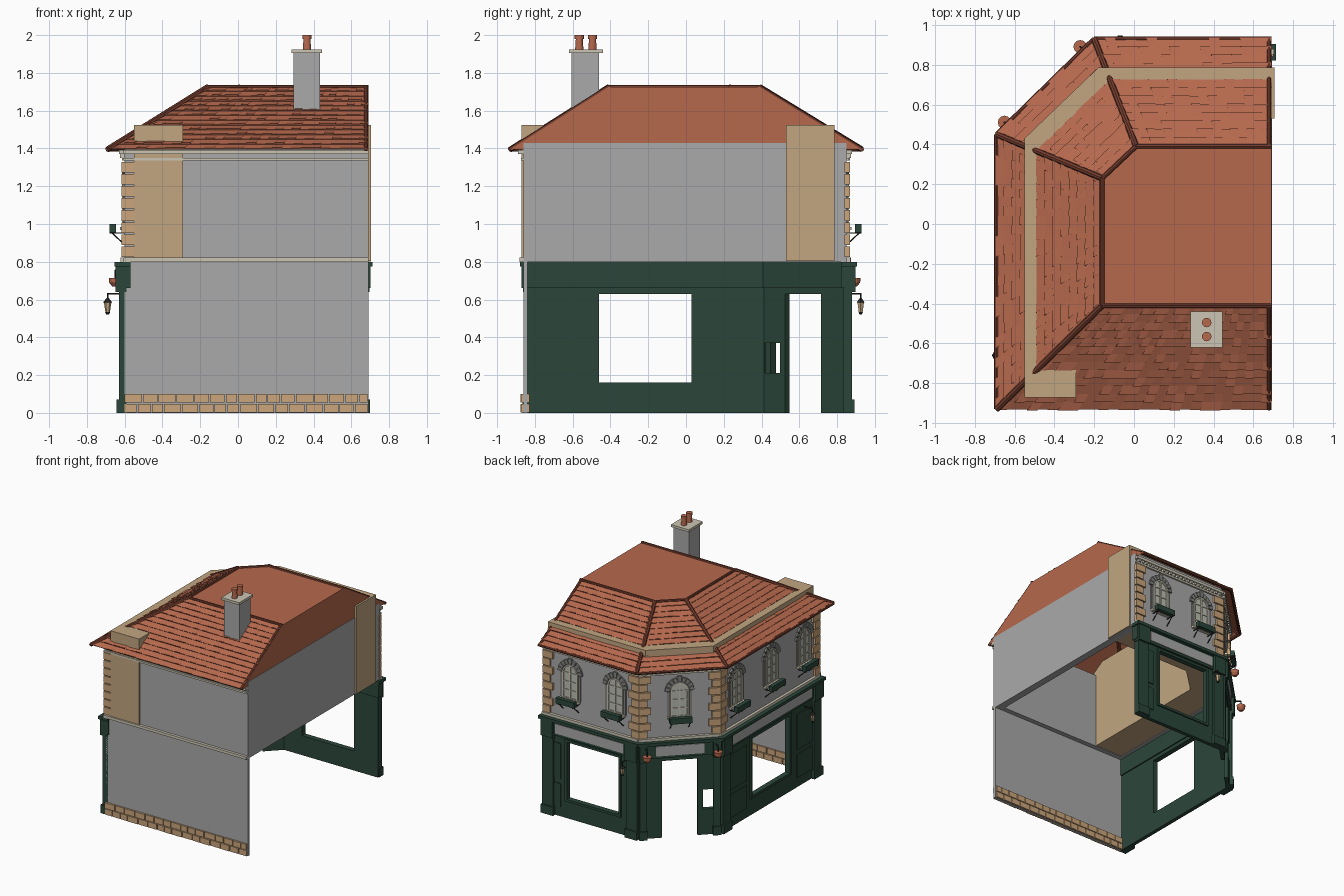
import bpy, bmesh, math, random
from mathutils import Vector as V

if "Cube" in bpy.data.objects:
    bpy.data.objects.remove(bpy.data.objects["Cube"])

random.seed(4)
COL = {
    "roof_red": (0.47, 0.14, 0.075), "ridge_brown": (0.17, 0.045, 0.026),
    "wall_grey": (0.40, 0.40, 0.40), "plaster_tan": (0.54, 0.38, 0.22),
    "quoin_stone": (0.60, 0.38, 0.20), "trim_cream": (0.60, 0.56, 0.45),
    "shop_green": (0.024, 0.062, 0.042), "dark_metal": (0.02, 0.02, 0.018),
    "arch_grey": (0.24, 0.24, 0.23), "pale_glass": (0.50, 0.53, 0.45)}
MATS = {}
for k, c in COL.items():
    MATS[k] = bpy.data.materials.new(k)
    MATS[k].diffuse_color = (*c, 1)


def finish(name, bm, mat, fix=True, smooth=False):
    if fix:
        bmesh.ops.recalc_face_normals(bm, faces=bm.faces)
    me = bpy.data.meshes.new(name)
    bm.to_mesh(me)
    bm.free()
    me.materials.append(MATS[mat])
    for p in me.polygons:
        p.use_smooth = smooth
    bpy.context.collection.objects.link(bpy.data.objects.new(name, me))


def loft(bm, lo, hi):
    a = [bm.verts.new(p) for p in lo]
    b = [bm.verts.new(p) for p in hi]
    bm.faces.new(a[::-1])
    bm.faces.new(b)
    for i in range(len(a)):
        j = (i + 1) % len(a)
        bm.faces.new((a[i], a[j], b[j], b[i]))


def prism(bm, poly, z0, z1):
    loft(bm, [V((x, y, z0)) for x, y in poly], [V((x, y, z1)) for x, y in poly])


def box(bm, x0, x1, y0, y1, z0, z1):
    prism(bm, [(x0, y0), (x1, y0), (x1, y1), (x0, y1)], z0, z1)


def tube(bm, a, b, r, r2=None, n=8):
    a, b = V(a), V(b)
    q = (b - a).to_track_quat('Z', 'Y')
    ring = [q @ V((math.cos(2 * math.pi * i / n), math.sin(2 * math.pi * i / n), 0)) for i in range(n)]
    loft(bm, [a + p * r for p in ring], [b + p * (r if r2 is None else r2) for p in ring])


class Facade:
    """Local frame: s along the wall, z up, n outward."""
    def __init__(self, a, b):
        self.a, self.u = V((*a, 0)), V((b[0] - a[0], b[1] - a[1], 0))
        self.len = self.u.length
        self.u.normalize()
        self.n = V((self.u.y, -self.u.x, 0))

    def p(self, s, z, n=0):
        return self.a + self.u * s + self.n * n + V((0, 0, z))

    def plate(self, bm, pts, n0, n1):
        loft(bm, [self.p(s, z, n0) for s, z in pts], [self.p(s, z, n1) for s, z in pts])

    def box(self, bm, s0, s1, z0, z1, n0, n1):
        self.plate(bm, [(s0, z0), (s1, z0), (s1, z1), (s0, z1)], n0, n1)


WALL = [(-.60, -.86), (.692, -.86), (.692, .85), (-.17, .85), (-.60, .42)]
front, right, back, corner, left = [Facade(WALL[i], WALL[(i + 1) % 5]) for i in range(5)]
street = [back, corner, left]

# Upper storey wall shell
bm = bmesh.new()
inner = [(-.54, -.80), (.632, -.80), (.632, .79), (-.145, .79), (-.54, .395)]
loops = [[bm.verts.new((x, y, z)) for x, y in poly] for poly in (WALL, inner) for z in (.8, 1.43)]
for i in range(5):
    j = (i + 1) % 5
    for a, b in ((0, 1), (1, 3), (3, 2), (2, 0)):
        bm.faces.new((loops[a][i], loops[a][j], loops[b][j], loops[b][i]))
finish("upper_walls", bm, "wall_grey")

# Ground floor party wall with stone plinth
bm = bmesh.new()
front.box(bm, 0, front.len, 0, .8, -.02, 0)
finish("party_wall", bm, "wall_grey")
bm = bmesh.new()
for row in range(2):
    s = 0
    while s < front.len - .01:
        w = min(random.uniform(.06, .1), front.len - s)
        front.box(bm, s, s + w - .006, row * .052 + .002, row * .052 + .048, -.032, .012 + random.uniform(0, .005))
        s += w
finish("plinth_stones", bm, "quoin_stone")

# Inner room block that shows above the roof
bm = bmesh.new()
prism(bm, [(-.55, -.87), (-.29, -.87), (-.29, .33), (-.08, .53), (.705, .53), (.705, .785), (-.18, .785), (-.55, .43)], .805, 1.525)
finish("inner_rooms", bm, "plaster_tan")

# Green shopfront: walls round the openings, fascia, pilasters
bm = bmesh.new()
for f, s0, s1 in ((left, .39, .88), (back, .22, .69)):
    f.box(bm, 0, s0, 0, .68, -.02, .012)
    f.box(bm, s1, f.len, 0, .68, -.02, .012)
    f.box(bm, s0, s1, 0, .16, -.02, .012)
    f.box(bm, s0, s1, .63, .68, -.02, .012)
    for a, b, c, d in ((s0 - .02, s0, .14, .65), (s1, s1 + .02, .14, .65), (s0, s1, .14, .16), (s0, s1, .63, .65)):
        f.box(bm, a, b, c, d, -.02, .024)
    for a, b in ((.03, s0 - .04), (s1 + .04, f.len - .08)):
        if b - a > .1:
            for z0, z1 in ((.08, .27), (.31, .60)):
                f.box(bm, a + .06, b - .02, z0, z1, 0, .02)
corner.box(bm, 0, .17, 0, .68, -.02, .012)
corner.box(bm, .17, .44, .63, .68, -.02, .012)
for a, b, c, d in ((.44, .48, 0, .68), (.595, .608, 0, .68), (.48, .595, 0, .21), (.48, .595, .37, .68)):
    corner.box(bm, a, b, c, d, -.02, .012)
for f in street:
    e = f.len
    f.box(bm, -.01, e + .01, .66, .785, -.03, .028)
    f.box(bm, -.02, e + .02, .775, .80, -.03, .055)
    for s in ((.0, .10, e - .10) if f is not corner else (0, e - .05)):
        if s == .10:
            continue
        w = .10 if f is not corner else .05
        f.box(bm, s, s + w, 0, .68, -.01, .03)
        f.box(bm, s - .006, s + w + .006, 0, .07, -.01, .042)
        f.box(bm, s - .004, s + w + .004, .64, .79, -.01, .048)
finish("shopfront", bm, "shop_green")
bm = bmesh.new()
for f in street:
    f.box(bm, .12, f.len - .12, .68, .76, .02, .034)
finish("fascia_boards", bm, "wall_grey")

# String course, eaves cornice and dentils
bm = bmesh.new()
for f in street + [front]:
    f.box(bm, -.01, f.len, .80, .822, 0, .022)
    f.box(bm, -.01, f.len, 1.335, 1.35, 0, .014)
    f.box(bm, -.01, f.len, 1.37, 1.392, 0, .03)
    if f is not front:
        for i in range(int(f.len / .035)):
            f.box(bm, .01 + i * .035, .028 + i * .035, 1.35, 1.37, 0, .024)
finish("string_course_and_cornice", bm, "trim_cream")

# Corner quoins
bm = bmesh.new()
for i in range(8):
    z, w = .825 + i * .064, (.06, .085)[i % 2]
    for f in street:
        f.box(bm, -.008, w, z, z + .056, -.01, .017)
        f.box(bm, f.len - w, f.len + .008, z, z + .056, -.01, .017)
    front.box(bm, -.016, .05, z, z + .056, -.01, .009)
finish("quoins", bm, "quoin_stone")

# Arched windows with planters
glass, frame, arch, planter, metal = [bmesh.new() for _ in range(5)]
W, Z0, ZS = .07, .985, 1.195
for f, cs in ((left, (.21, .66, 1.09)), (corner, (.304,)), (back, (.24, .65))):
    for c in cs:
        def ring(r, k, n=12):
            return (c + r * math.cos(math.pi * k / n), ZS + r * math.sin(math.pi * k / n))
        f.plate(glass, [(c - W, Z0), (c + W, Z0)] + [ring(W, k) for k in range(13)], -.005, .005)
        for k in range(12):
            f.plate(frame, [ring(W - .012, k), ring(W, k), ring(W, k + 1), ring(W - .012, k + 1)], 0, .014)
        for a in (-W, -.006, W - .012):
            f.box(frame, c + a, c + a + .012, Z0, ZS + (W - .01 if a == -.006 else 0), 0, .013)
        for z in (Z0, 1.05, 1.12, ZS - .004):
            f.box(frame, c - W, c + W, z, z + .008, 0, .011)
        f.box(frame, c - W - .02, c + W + .02, Z0 - .018, Z0, 0, .025)
        for k in range(9):
            a, b, R = k + .08, k + .92, W + (.052 if k == 4 else .042)
            f.plate(arch, [ring(W + .004, a, 9), ring(R, a, 9), ring(R, b, 9), ring(W + .004, b, 9)], 0, .014)
        for sg in (-1, 1):
            f.box(arch, c + sg * (W + .014) - .01, c + sg * (W + .014) + .01, Z0, ZS - .005, 0, .008)
            tube(metal, f.p(c + sg * .07, .955, .07), f.p(c + sg * .07, .89, .0), .004, n=6)
            tube(metal, f.p(c + sg * .07, .952, 0), f.p(c + sg * .07, .952, .08), .004, n=6)
        f.box(planter, c - .085, c + .085, .955, 1.0, .045, .08)
finish("window_glass", glass, "pale_glass")
finish("window_frames", frame, "trim_cream")
finish("window_arches", arch, "arch_grey")
finish("planters", planter, "shop_green")
finish("planter_brackets", metal, "dark_metal")

# Hipped roof body with flat top
ZE, ZT = 1.395, 1.725
eave = [V((x, y, ZE)) for x, y in ((-.69, -.93), (.69, -.93), (.69, .93), (-.2, .93), (-.69, .45))]
top = [V((x, y, ZT)) for x, y in ((-.16, -.41), (.69, -.41), (.69, .39), (.01, .39), (-.16, .23))]
bm = bmesh.new()
a, b = [bm.verts.new(p) for p in eave], [bm.verts.new(p) for p in top]
bm.faces.new(b)
for i in range(5):
    j = (i + 1) % 5
    bm.faces.new((a[i], a[j], b[j], b[i]))
finish("roof_body", bm, "roof_red", fix=False)

# Overlapping tile courses on the four slopes
bm = bmesh.new()
ROWS = 13
for i in (0, 2, 3, 4):
    j = (i + 1) % 5
    nrm = (eave[j] - eave[i]).cross(top[i] - eave[i]).normalized()
    count = max(6, int((eave[j] - eave[i]).length / .05))

    def at(t, v, lift):
        return eave[i].lerp(eave[j], t).lerp(top[i].lerp(top[j], t), v) + nrm * lift
    for r in range(ROWS):
        v0, v1 = r / ROWS, (r + 1) / ROWS
        for k in range(count):
            t0, t1, h = k / count, (k + 1) / count, random.choice((.005, .008, .012))
            q = [bm.verts.new(p) for p in (at(t0, v0, 0), at(t1, v0, 0), at(t1, v0, h), at(t0, v0, h), at(t1, v1, .001), at(t0, v1, .001))]
            bm.faces.new(q[:4])
            bm.faces.new((q[3], q[2], q[4], q[5]))
finish("roof_tiles", bm, "roof_red", fix=False)

# Ridge and hip caps, gutter
bm = bmesh.new()
for i in (0, 3, 4):
    tube(bm, eave[i], top[i], .016)
for i in (0, 2, 3, 4):
    tube(bm, top[i], top[(i + 1) % 5], .012)
for i in (1, 2):
    tube(bm, eave[i] - V((.012, 0, 0)), top[i] - V((.012, 0, 0)), .012)
finish("ridge_caps", bm, "ridge_brown")
bm = bmesh.new()
for i in (2, 3, 4):
    tube(bm, eave[i], eave[(i + 1) % 5], .012)
finish("gutter", bm, "ridge_brown")

# Chimney
bm = bmesh.new()
box(bm, .295, .435, -.605, -.46, 1.55, 1.905)
finish("chimney_stack", bm, "wall_grey")
bm = bmesh.new()
box(bm, .283, .445, -.62, -.44, 1.905, 1.925)
finish("chimney_cap", bm, "trim_cream")
bm = bmesh.new()
for y in (-.565, -.495):
    tube(bm, (.365, y, 1.925), (.365, y, 1.985), .022, .018, 12)
    tube(bm, (.365, y, 1.98), (.365, y, 2.0), .024, n=12)
finish("chimney_pots", bm, "roof_red")

# Hanging bowls, lanterns and their brackets
bowl, lamp, metal = bmesh.new(), bmesh.new(), bmesh.new()
for x, y, wx, wy in ((-.65, .51, -.57, .45), (-.27, .89, -.2, .82)):
    tube(bowl, (x, y, .69), (x, y, .715), .032, .034, 12)
    tube(bowl, (x, y, .67), (x, y, .69), .016, .032, 12)
    tube(metal, (x, y, .71), (x, y, .755), .005, n=6)
    tube(metal, (x, y, .755), (wx, wy, .755), .005, n=6)
for x, y, wx, wy in ((-.69, -.66, -.61, -.66), (-.07, .925, -.07, .86)):
    tube(lamp, (x, y, .535), (x, y, .585), .012, .02, 6)
    tube(metal, (x, y, .52), (x, y, .535), .007, .014, 6)
    tube(metal, (x, y, .585), (x, y, .608), .024, .006, 6)
    tube(metal, (x, y, .60), (x, y, .635), .004, n=6)
    tube(metal, (x, y, .63), (wx, wy, .63), .005, n=6)
finish("hanging_bowls", bowl, "roof_red")
finish("lantern_glass", lamp, "plaster_tan")
finish("lamp_brackets", metal, "dark_metal")

for m in bpy.data.materials:
    if m.users and not m.is_grease_pencil:
        m.use_nodes = True
        m.node_tree.nodes["Principled BSDF"].inputs["Base Color"].default_value = m.diffuse_color
